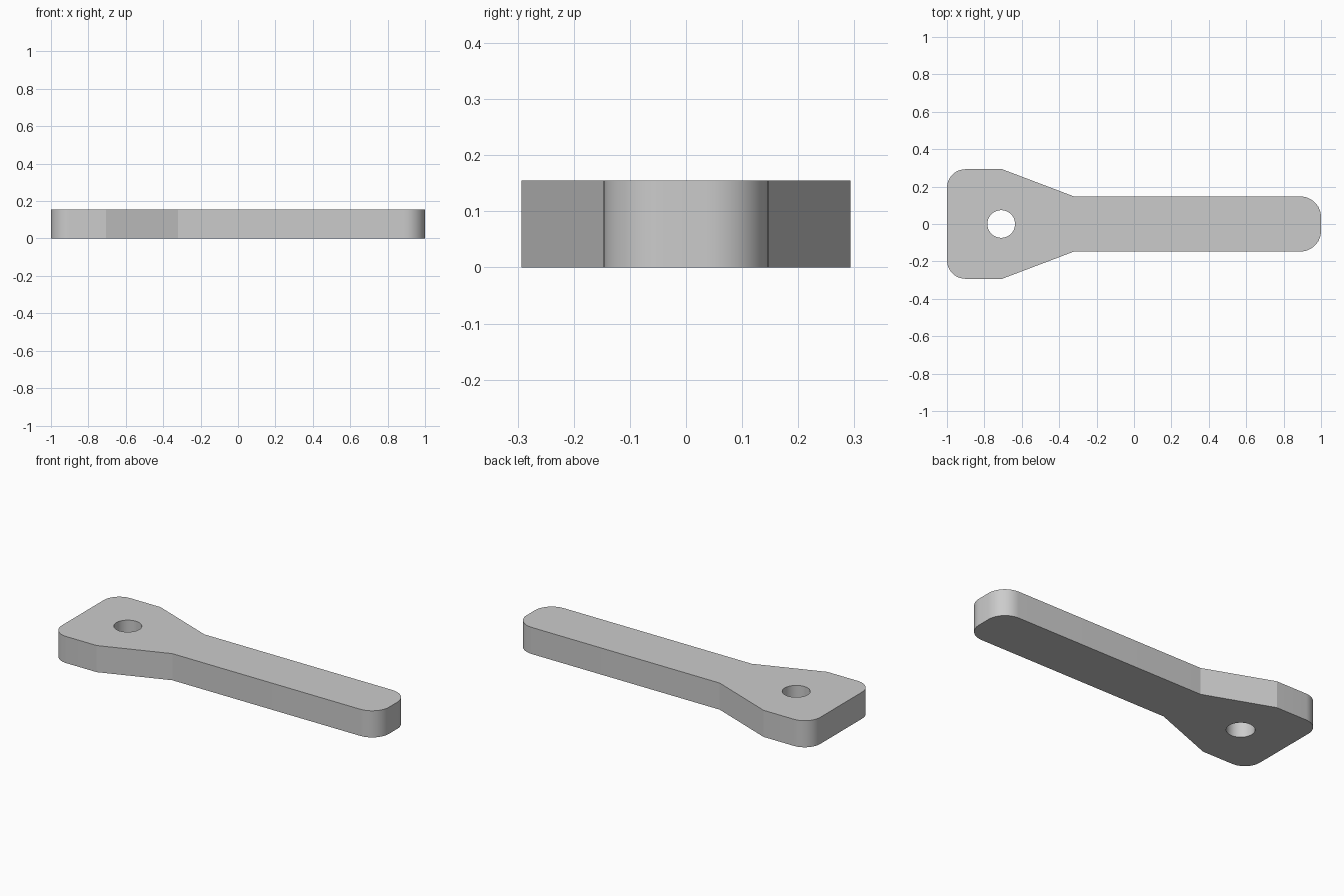
import bpy, bmesh
from math import cos, sin, pi, radians

THICKNESS = 0.155

cube = bpy.data.objects.get("Cube")
if cube:
    bpy.data.objects.remove(cube, do_unlink=True)


def arc(cx, cy, r, start, end, steps):
    """Points along an arc, angles in degrees."""
    angles = [radians(start + (end - start) * i / steps) for i in range(steps + 1)]
    return [(cx + r * cos(a), cy + r * sin(a)) for a in angles]


def add_loop(bm, points):
    verts = [bm.verts.new((x, y, 0)) for x, y in points]
    return [bm.edges.new((v, verts[i - 1])) for i, v in enumerate(verts)]


# Upper half of the outline: rounded handle end, taper, wide rounded head
half = arc(0.89, 0.037, 0.11, 0, 90, 12)
half += [(-0.32, 0.147), (-0.705, 0.293)]
half += arc(-0.9, 0.193, 0.1, 90, 180, 12)
outline = half + [(x, -y) for x, y in reversed(half)]

# Round through-hole in the head
hole = arc(-0.71, 0, 0.074, 0, 360, 48)[:-1]

# Fill the flat profile and extrude it to a plate
bm = bmesh.new()
edges = add_loop(bm, outline) + add_loop(bm, hole)
bmesh.ops.triangle_fill(bm, edges=edges, use_beauty=True)
result = bmesh.ops.extrude_face_region(bm, geom=bm.faces[:], use_keep_orig=True)
top = [g for g in result["geom"] if isinstance(g, bmesh.types.BMVert)]
bmesh.ops.translate(bm, verts=top, vec=(0, 0, THICKNESS))
bmesh.ops.recalc_face_normals(bm, faces=bm.faces[:])

mesh = bpy.data.meshes.new("handle_plate")
bm.to_mesh(mesh)
bm.free()
plate = bpy.data.objects.new("handle_plate", mesh)
bpy.context.collection.objects.link(plate)

# Plain grey material
grey = bpy.data.materials.new("plain_grey")
grey.use_nodes = True
color = (0.6, 0.6, 0.6, 1)
grey.diffuse_color = color
for node in grey.node_tree.nodes:
    if node.type == "BSDF_PRINCIPLED":
        node.inputs["Base Color"].default_value = color
mesh.materials.append(grey)

# Smooth rounded corners and hole, crisp taper and rim edges
bpy.ops.object.select_all(action="DESELECT")
plate.select_set(True)
bpy.context.view_layer.objects.active = plate
bpy.ops.object.shade_smooth_by_angle(angle=radians(15))
